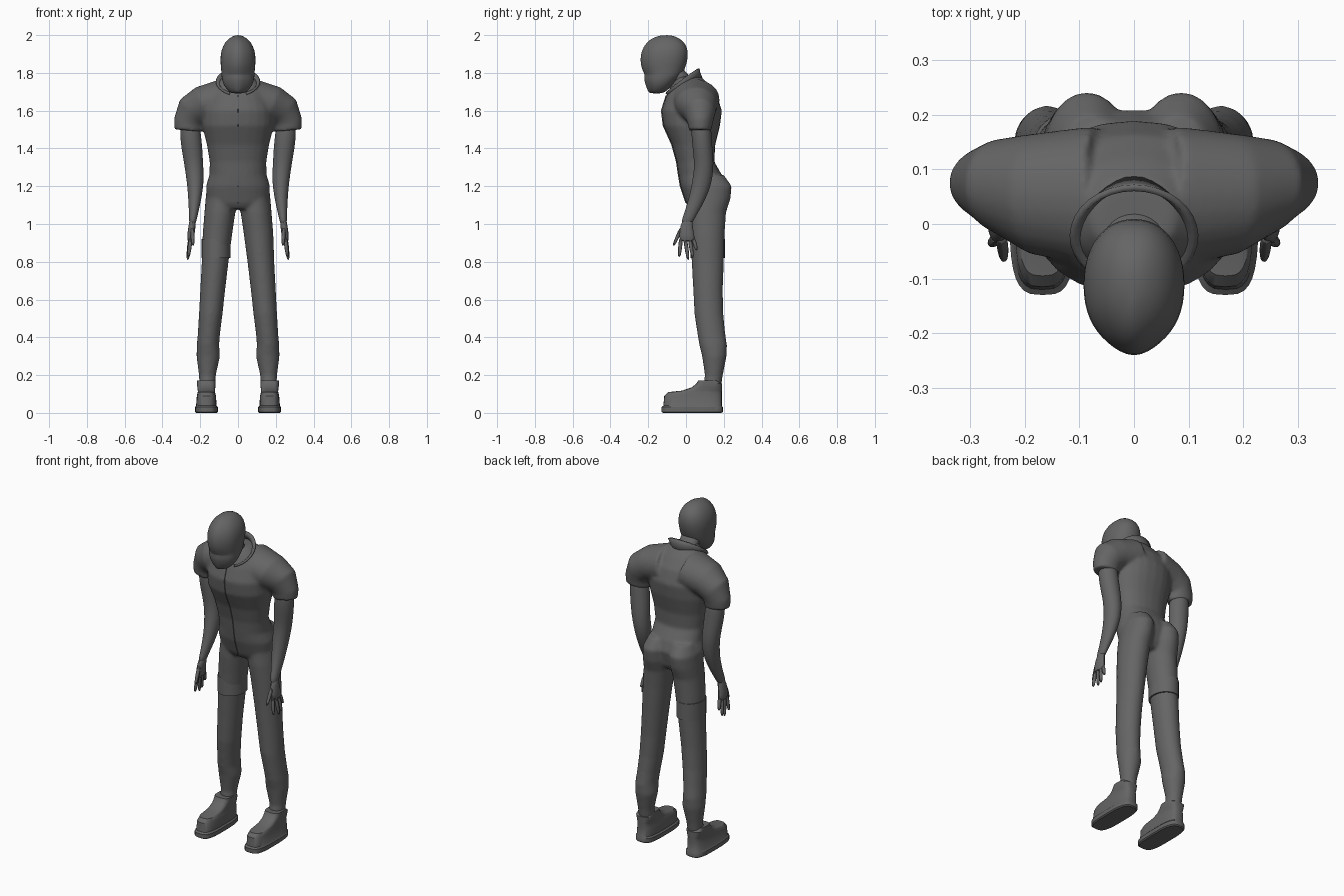
import bpy
import bmesh
from math import sin, cos, pi, radians
from mathutils import Vector

cube = bpy.data.objects.get("Cube")
if cube:
    bpy.data.objects.remove(cube)

GREY = (0.13, 0.13, 0.13, 1)
grey = bpy.data.materials.new("plain grey")
grey.use_nodes = True
grey.diffuse_color = GREY
grey.node_tree.nodes["Principled BSDF"].inputs["Base Color"].default_value = GREY


def signed_power(value, power):
    return abs(value) ** power * (1 if value >= 0 else -1)


def box_ring(z, front, back, inner, outer, power=1, keel=0, sides=24):
    """Rounded horizontal ring that fills the given extents."""
    points = []
    for i in range(sides):
        angle = 2 * pi * i / sides
        s, c = sin(angle), cos(angle)
        x = (inner + outer) / 2 + (outer - inner) / 2 * signed_power(s, power)
        y = (front + back) / 2 - (back - front) / 2 * signed_power(c, power)
        points.append(Vector((x, y - keel * max(0, c) ** 16, z)))
    return points


def tilted_ring(centre, across, depth, tilt, sides=24):
    """Elliptical ring turned about the y axis."""
    t = radians(tilt)
    u = Vector((cos(t), 0, -sin(t)))
    v = Vector((0, 1, 0))
    steps = [2 * pi * i / sides for i in range(sides)]
    return [Vector(centre) + u * across * cos(a) + v * depth * sin(a) for a in steps]


def add_loft(bm, rings, closed=True):
    """Skin a run of rings, capping both ends when closed."""
    loops = [[bm.verts.new(p) for p in ring] for ring in rings]
    count = len(loops[0])
    for low, high in zip(loops, loops[1:]):
        for i in range(count if closed else count - 1):
            j = (i + 1) % count
            bm.faces.new((low[i], low[j], high[j], high[i]))
    if closed:
        bm.faces.new(loops[0][::-1])
        bm.faces.new(loops[-1])


def finish(name, bm, mirror=False, smooth_level=0, angle=40):
    """Turn the bmesh into a named, smooth shaded object."""
    bmesh.ops.recalc_face_normals(bm, faces=bm.faces[:])
    mesh = bpy.data.meshes.new(name)
    bm.to_mesh(mesh)
    bm.free()
    obj = bpy.data.objects.new(name, mesh)
    bpy.context.collection.objects.link(obj)
    mesh.materials.append(grey)
    if mirror:
        obj.modifiers.new("mirror", 'MIRROR').use_mirror_merge = False
    if smooth_level:
        sub = obj.modifiers.new("subdivision", 'SUBSURF')
        sub.levels = sub.render_levels = smooth_level
    bpy.ops.object.select_all(action='DESELECT')
    obj.select_set(True)
    bpy.context.view_layer.objects.active = obj
    bpy.ops.object.shade_smooth_by_angle(angle=radians(angle))
    return obj


def centred(rows):
    return [(z, front, back, -half, half) for z, front, back, half in rows]


def fuse(obj):
    """Blend overlapping lofts into one skin."""
    remesh = obj.modifiers.new("fuse", 'REMESH')
    remesh.mode = 'VOXEL'
    remesh.voxel_size = .009
    remesh.use_smooth_shade = True
    soften = obj.modifiers.new("soften", 'SMOOTH')
    soften.factor = .5
    soften.iterations = 7


# Suit: torso rings are height, front, back, half width
torso = centred([
    (1.08, .02, .17, .12), (1.11, 0, .19, .16), (1.2, -.03, .21, .17),
    (1.26, -.04, .19, .152), (1.33, -.05, .15, .15), (1.42, -.075, .155, .165),
    (1.52, -.12, .18, .19), (1.6, -.13, .19, .19), (1.68, -.105, .165, .16),
    (1.74, -.075, .12, .12), (1.78, -.05, .08, .075)])
# Trouser rings are height, front, back, inner, outer
leg = [
    (.13, .09, .185, .12, .205), (.2, .1, .195, .117, .207), (.3, .085, .215, .095, .22),
    (.36, .07, .217, .1, .218), (.42, .06, .208, .095, .213), (.52, .045, .198, .082, .207),
    (.65, .038, .195, .068, .2), (.8, .03, .2, .05, .192), (.95, .02, .205, .03, .187),
    (1.06, .01, .212, .014, .178), (1.13, .01, .235, .007, .172),
    (1.2, .01, .243, .007, .165), (1.26, .04, .2, .02, .14)]
sleeve = [
    ((.07, .05, 1.66), .11, .13, 100), ((.19, .055, 1.63), .1, .11, 110),
    ((.25, .07, 1.59), .09, .085, 130), ((.262, .075, 1.535), .08, .067, 165),
    ((.264, .075, 1.495), .073, .06, 175)]
bm = bmesh.new()
add_loft(bm, [box_ring(*row, power=.9) for row in torso])
add_loft(bm, [box_ring(*row) for row in leg])
add_loft(bm, [tilted_ring(*row) for row in sleeve])
fuse(finish("suit", bm, mirror=True))

# Bare arms
arm = [
    (1.56, .03, .13, .205, .305), (1.48, .027, .135, .197, .308), (1.4, .035, .14, .188, .3),
    (1.32, .045, .147, .185, .285), (1.25, .037, .142, .18, .275), (1.18, .025, .125, .186, .266),
    (1.1, .005, .088, .2, .262), (1.03, -.02, .045, .218, .258), (1, -.027, .032, .222, .26)]
bm = bmesh.new()
add_loft(bm, [box_ring(*row) for row in arm])
finish("arms", bm, mirror=True, smooth_level=1)

# Hands: a flat palm with tapering fingers
bm = bmesh.new()
palm = [(1.03, -.015, .038, .222, .256), (.99, -.032, .035, .223, .263),
        (.94, -.038, .046, .23, .27), (.905, -.036, .05, .236, .27)]
add_loft(bm, [box_ring(*row, sides=12) for row in palm])
fingers = [((.25, -.026, .93), (.262, -.036, .825)), ((.253, -.006, .93), (.266, .012, .81)),
           ((.253, .018, .93), (.266, .036, .82)), ((.25, .036, .93), (.26, .057, .86)),
           ((.243, -.022, .985), (.238, -.066, .885))]
for root, tip in fingers:
    rings = []
    for step, radius in ((0, .012), (.5, .012), (.9, .009), (1, .004)):
        x, y, z = Vector(root).lerp(Vector(tip), step)
        rings.append(box_ring(z, y - radius, y + radius, x - radius, x + radius, sides=8))
    add_loft(bm, rings)
finish("hands", bm, mirror=True, smooth_level=1)

# Shoes: flared sole, low toe and raised ankle
shoe = [
    (0, -.122, .188, .112, .222), (.006, -.13, .195, .106, .228), (.03, -.13, .195, .106, .228),
    (.038, -.12, .19, .114, .222), (.09, -.115, .19, .116, .218), (.11, -.095, .19, .122, .213),
    (.118, -.02, .19, .122, .213), (.135, .03, .19, .12, .215), (.155, .055, .19, .118, .218),
    (.172, .065, .165, .12, .216)]
bm = bmesh.new()
add_loft(bm, [box_ring(*row, power=.6, sides=32) for row in shoe])
finish("shoes", bm, mirror=True, angle=35)

# Head: smooth mask with a centre ridge and a pointed chin
head = centred([
    (1.69, -.18, -.13, .03), (1.705, -.192, -.1, .054), (1.74, -.205, -.065, .08),
    (1.775, -.213, -.03, .087), (1.79, -.205, -.02, .088), (1.82, -.225, -.005, .09),
    (1.87, -.233, .01, .095), (1.92, -.225, .012, .09), (1.96, -.2, -.005, .071),
    (1.987, -.165, -.04, .044), (2, -.12, -.08, .012)])
bm = bmesh.new()
add_loft(bm, [box_ring(*row, keel=.013, power=.92) for row in head])
finish("head", bm, smooth_level=1)

# Neck
neck = centred([(1.68, -.05, .07, .07), (1.76, -.07, .035, .058), (1.84, -.12, -.02, .055)])
bm = bmesh.new()
add_loft(bm, [box_ring(*row) for row in neck])
finish("neck", bm, smooth_level=1)

# Collar: flared band tipped forward and open at the throat
up = Vector((0, -.6, .8))
along = Vector((0, .8, .6))
rings = []
for lift, half, depth in ((-.045, .085, .1), (-.015, .1, .108), (.004, .118, .118)):
    centre = Vector((0, -.02, 1.75)) + up * lift
    angles = [radians(-155 + 310 * i / 28) for i in range(29)]
    rings.append([centre + Vector((half * sin(a), 0, 0)) + along * depth * cos(a) for a in angles])
bm = bmesh.new()
add_loft(bm, rings, closed=False)
collar = finish("collar", bm)
collar.modifiers.new("thickness", 'SOLIDIFY').thickness = .012

# Front zip: a narrow strip down the middle of the torso
bm = bmesh.new()
strip = []
for z, front, back, left, right in torso[1:-2]:
    strip.append([Vector((x, front - lift, z)) for x, lift in ((-.003, -.006), (0, .003), (.003, -.006))])
add_loft(bm, strip, closed=False)
finish("front_zip", bm)

# Thigh band on the right leg
bm = bmesh.new()
band = [(z, .023, .206, -.193, -.039) for z in (.82, .92)]
add_loft(bm, [box_ring(*row) for row in band])
finish("thigh_band", bm)
